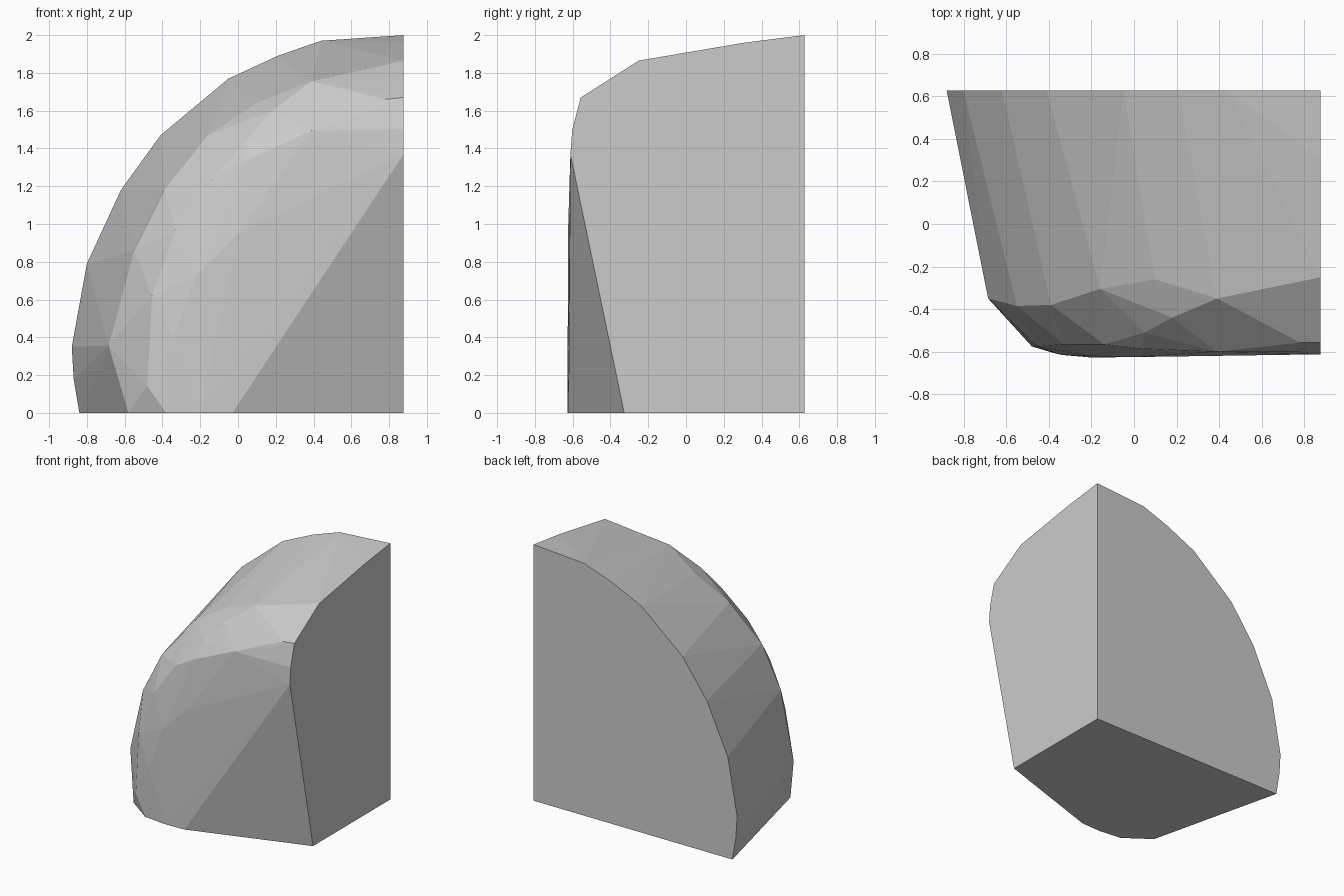
import bpy
import bmesh

if "Cube" in bpy.data.objects:
    bpy.data.objects.remove(bpy.data.objects["Cube"])

HALF_X, BACK_Y = 0.877, 0.627

# Flat back wall outline (x, z), a quarter dome
back = [(-0.84, 0), (-0.87, 0.18), (-0.88, 0.35), (-0.80, 0.79), (-0.62, 1.18),
        (-0.41, 1.47), (-0.05, 1.77), (0.21, 1.89), (0.44, 1.97),
        (HALF_X, 2.0), (HALF_X, 0)]

# Flat right wall outline (y, z)
right = [(-0.327, 0), (-0.612, 1.37), (-0.602, 1.50), (-0.557, 1.67),
         (-0.25, 1.865), (0.31, 1.96)]

# Shoulder ridge between the dome side and the front (x, y, z)
shoulder = [(-0.58, -0.46, 0), (-0.685, -0.35, 0.355), (-0.55, -0.385, 0.86),
            (-0.39, -0.38, 1.18), (-0.16, -0.305, 1.47), (0.10, -0.26, 1.64),
            (0.39, -0.35, 1.757)]

# Bevelled rim around the front
rim = [(-0.48, -0.575, 0.14), (-0.455, -0.575, 0.62), (-0.33, -0.565, 0.97),
       (-0.14, -0.565, 1.23), (0.03, -0.585, 1.33), (0.05, -0.51, 1.45),
       (0.18, -0.44, 1.60), (0.39, -0.60, 1.495), (0.78, -0.557, 1.66)]

# Nearly flat front
front = [(-0.38, -0.605, 0), (-0.34, -0.615, 0.40), (-0.22, -0.62, 0.73),
         (0.0, -0.625, 0.95), (-0.20, -0.627, 0), (-0.03, -0.622, 0)]

points = [(x, BACK_Y, z) for x, z in back]
points += [(HALF_X, y, z) for y, z in right]
points += shoulder + rim + front

# Faceted stone: the convex skin around all outlines
bm = bmesh.new()
verts = [bm.verts.new(p) for p in points]
hull = bmesh.ops.convex_hull(bm, input=verts)
unused = {v for v in hull["geom_interior"] + hull["geom_unused"]
          if isinstance(v, bmesh.types.BMVert) and not v.link_faces}
bmesh.ops.delete(bm, geom=list(unused), context="VERTS")
bmesh.ops.dissolve_limit(bm, angle_limit=0.01, verts=bm.verts[:], edges=bm.edges[:])
bmesh.ops.recalc_face_normals(bm, faces=bm.faces[:])

mesh = bpy.data.meshes.new("stone_block")
bm.to_mesh(mesh)
bm.free()

grey = bpy.data.materials.new("stone grey")
grey.diffuse_color = (0.6, 0.6, 0.6, 1)
grey.use_nodes = True
grey.node_tree.nodes["Principled BSDF"].inputs["Base Color"].default_value = grey.diffuse_color
mesh.materials.append(grey)

stone = bpy.data.objects.new("stone_block", mesh)
bpy.context.collection.objects.link(stone)
